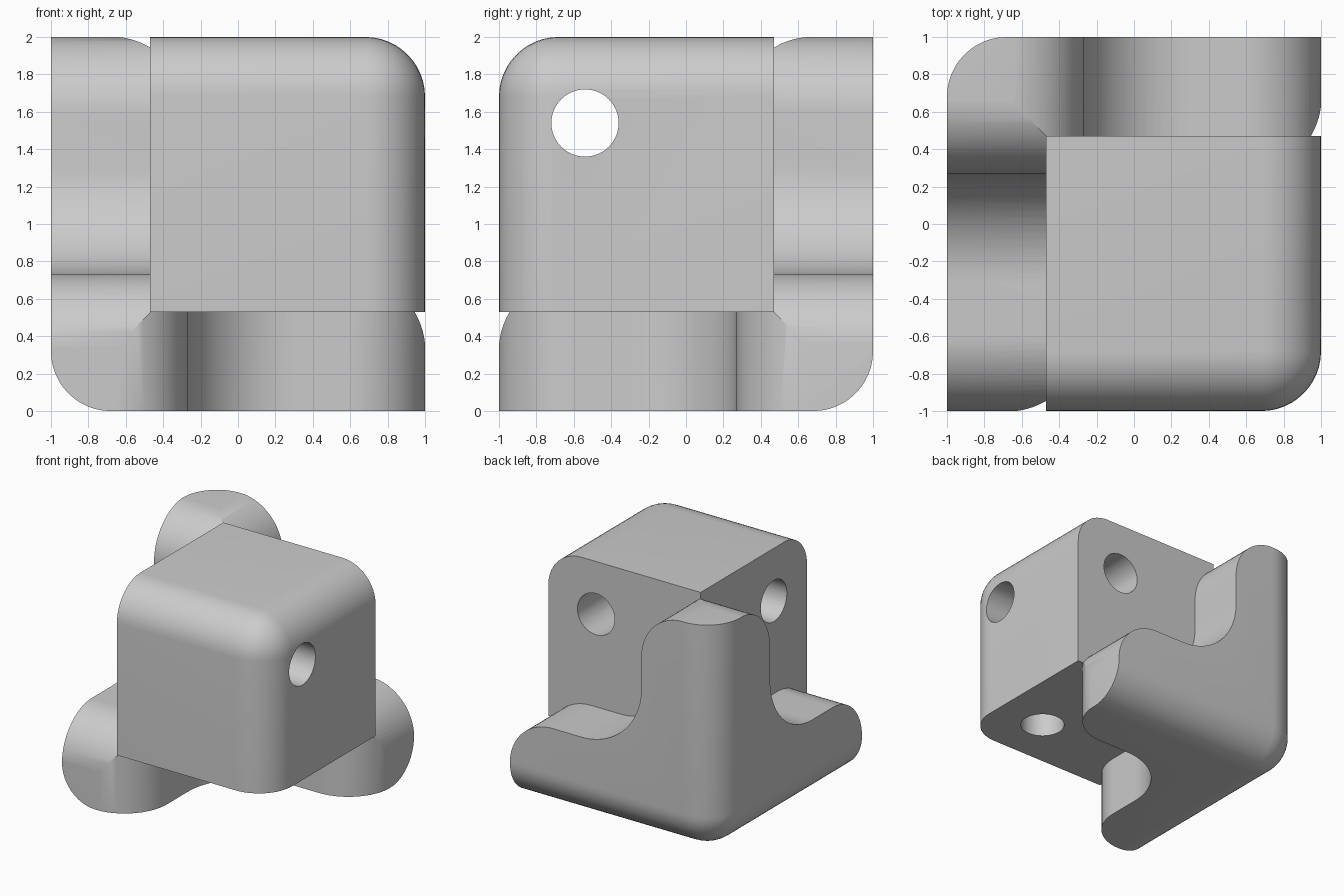
import bpy, bmesh
from math import sin, cos, pi, radians
from mathutils import Vector, Matrix

if "Cube" in bpy.data.objects:
    bpy.data.objects.remove(bpy.data.objects["Cube"], do_unlink=True)

EDGE_R = 0.32      # rounding of the outer edges
ARM = 0.73         # arm thickness
FILLET = 0.58      # inner fillet of the arms
HOLE_R = 0.18
HOLE = Vector((0.54, -0.54, 1.54))

grey = bpy.data.materials.new("plain_grey")
grey.use_nodes = True
grey.diffuse_color = (0.6, 0.6, 0.6, 1)
grey.node_tree.nodes["Principled BSDF"].inputs["Base Color"].default_value = (0.6, 0.6, 0.6, 1)


def to_object(name, bm):
    bmesh.ops.recalc_face_normals(bm, faces=bm.faces[:])
    mesh = bpy.data.meshes.new(name)
    bm.to_mesh(mesh)
    bm.free()
    mesh.materials.append(grey)
    obj = bpy.data.objects.new(name, mesh)
    bpy.context.scene.collection.objects.link(obj)
    return obj


def rounded_block(name, lo, hi, corner):
    """Box whose three edges meeting at one corner are rounded."""
    bm = bmesh.new()
    bmesh.ops.create_cube(bm, size=1)
    lo, hi = Vector(lo), Vector(hi)
    for v in bm.verts:
        v.co = [lo[i] if v.co[i] < 0 else hi[i] for i in range(3)]
    vert = min(bm.verts, key=lambda v: (v.co - Vector(corner)).length)
    bmesh.ops.bevel(bm, geom=list(vert.link_edges), offset=EDGE_R, segments=12,
                    profile=0.5, affect='EDGES')
    return to_object(name, bm)


def arc(cx, cy, r, start, end, n=18):
    return [(cx + r * cos(radians(start + (end - start) * i / n)),
             cy + r * sin(radians(start + (end - start) * i / n))) for i in range(n + 1)]


def angle_prism(name, axis, scale):
    """Filleted L profile with rounded arm tips, extruded along one axis."""
    tip = ARM - EDGE_R
    mid = ARM + FILLET
    half = [(2, -0.3)] + arc(2 - tip, EDGE_R, tip, 0, 90) + arc(mid, mid, FILLET, 270, 225, 10)
    outline = [(-0.3, -0.3)] + half + [(b, a) for a, b in reversed(half[:-1])]
    bm = bmesh.new()
    verts = []
    for a, b in outline:
        p = [a * scale, b * scale]
        p.insert(axis, -0.4)
        verts.append(bm.verts.new((p[0] - 1, 1 - p[1], p[2])))
    face = bm.faces.new(verts)
    ext = bmesh.ops.extrude_face_region(bm, geom=[face])
    shift = [0, 0, 0]
    shift[axis] = -3 if axis == 1 else 3
    bmesh.ops.translate(bm, vec=shift,
                        verts=[g for g in ext["geom"] if isinstance(g, bmesh.types.BMVert)])
    return to_object(name, bm)


def hole_cutter(name, axis, start, end):
    bm = bmesh.new()
    rot = [Matrix.Rotation(pi / 2, 3, 'Y'), Matrix.Rotation(pi / 2, 3, 'X'), Matrix.Identity(3)][axis]
    bmesh.ops.create_cone(bm, cap_ends=True, segments=48, radius1=HOLE_R,
                          radius2=HOLE_R, depth=abs(end - start))
    centre = HOLE.copy()
    centre[axis] = (start + end) / 2
    bmesh.ops.transform(bm, matrix=Matrix.Translation(centre) @ rot.to_4x4(), verts=bm.verts[:])
    return to_object(name, bm)


def carve(obj, cutters, operation):
    """Apply booleans in turn, then drop the cutters."""
    for cutter in cutters:
        mod = obj.modifiers.new("carve", 'BOOLEAN')
        mod.operation, mod.solver, mod.object = operation, 'EXACT', cutter
        bpy.context.view_layer.update()
        graph = bpy.context.evaluated_depsgraph_get()
        result = bpy.data.meshes.new_from_object(obj.evaluated_get(graph))
        obj.modifiers.clear()
        obj.data = result
        bpy.data.objects.remove(cutter, do_unlink=True)
    obj.data.materials.clear()
    obj.data.materials.append(grey)


# Large cube with three bored holes
block = rounded_block("corner_block", (-0.47, -1, 0.53), (1, 0.47, 2), (1, -1, 2))
carve(block, [hole_cutter("bore_x", 0, -1.2, 1.2),
              hole_cutter("bore_y", 1, 0.8, HOLE.y + 0.02),
              hole_cutter("bore_z", 2, 0.2, HOLE.z - 0.02)], 'DIFFERENCE')

# Three-armed bracket wrapping the opposite corner
bracket = rounded_block("three_arm_bracket", (-1, -1, 0), (1, 1, 2), (-1, 1, 0))
carve(bracket, [angle_prism("arm_profile", axis, 1.0005 + 0.0005 * axis)
                for axis in range(3)], 'INTERSECT')

# Smooth rounded surfaces, crisp edges
for obj in (block, bracket):
    bpy.ops.object.select_all(action='DESELECT')
    obj.select_set(True)
    bpy.context.view_layer.objects.active = obj
    bpy.ops.object.shade_smooth_by_angle(angle=radians(25))
